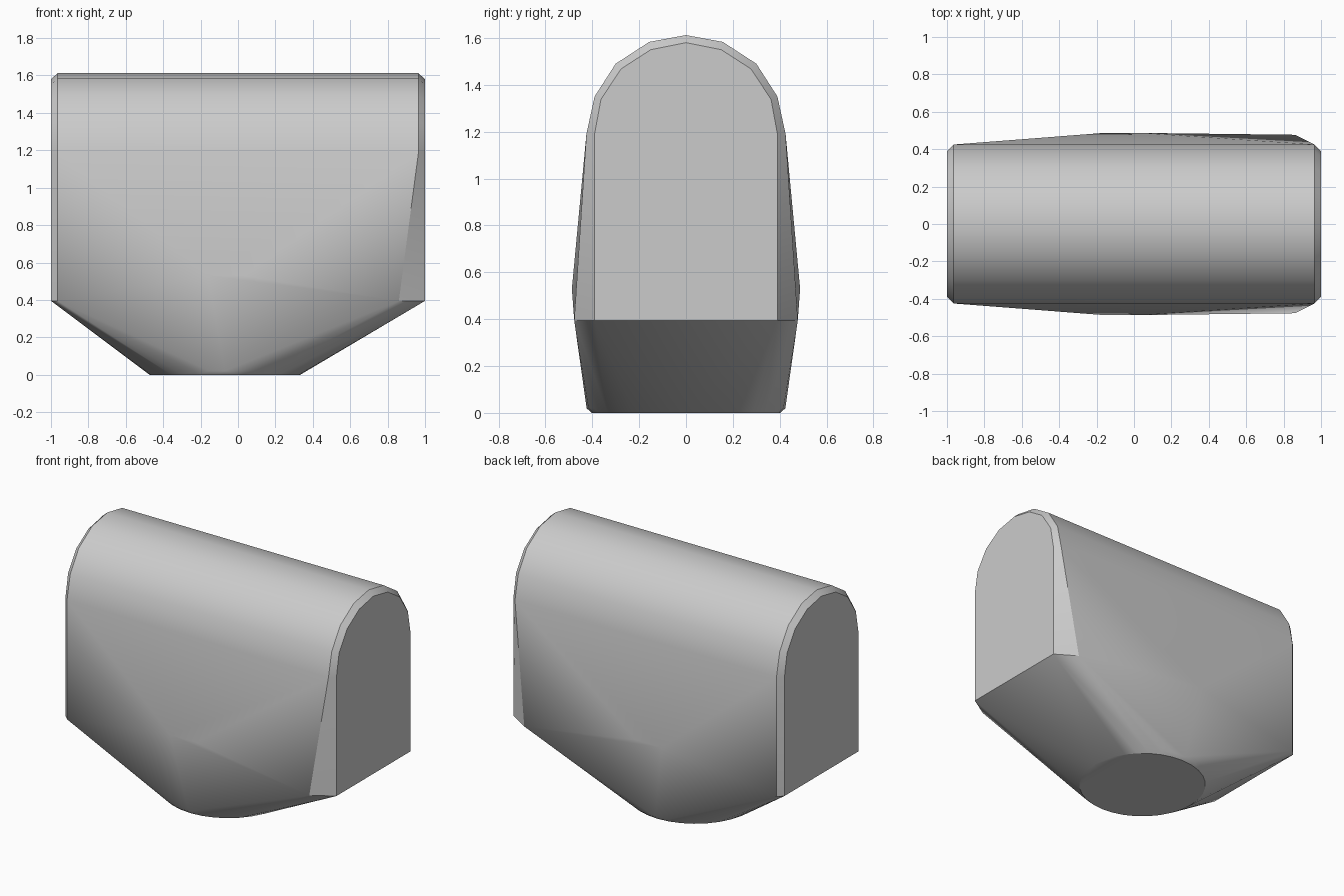
import bpy, bmesh, math

default = bpy.data.objects.get("Cube")
if default:
    bpy.data.objects.remove(default, do_unlink=True)

# Plain grey material
grey = bpy.data.materials.new("light_grey")
grey.use_nodes = True
colour = (0.6, 0.6, 0.6, 1.0)
grey.diffuse_color = colour
grey.node_tree.nodes["Principled BSDF"].inputs["Base Color"].default_value = colour

bm = bmesh.new()


def mirrored(x, y, z):
    """Add a point on the front and back sides."""
    for side in ((-1, 1) if y else (1,)):
        bm.verts.new((x, side * y, z))


def ring(centre_x, radius, z, sides=32):
    for i in range(sides):
        a = 2 * math.pi * i / sides
        bm.verts.new((centre_x + radius * math.cos(a), radius * math.sin(a), z))


# Arched body with chamfered ends
outer_arch = [(0, 1.612), (0.157, 1.583), (0.3, 1.49), (0.39, 1.35), (0.425, 1.19)]
cap_arch = [(0, 1.58), (0.15, 1.55), (0.277, 1.468), (0.363, 1.338), (0.39, 1.19), (0.39, 0.395)]
for end in (-1, 1):
    for y, z in outer_arch:
        mirrored(end * 0.965, y, z)
    for y, z in cap_arch:
        mirrored(end, y, z)

# Lower corners of the side walls
mirrored(-0.965, 0.425, 0.395)
mirrored(0.86, 0.477, 0.395)

# Bulge of the side walls above the foot
for x in (-0.16, -0.07, 0.03):
    mirrored(x, 0.487, 0.53)

# Round foot with a small rounded rim
ring(-0.07, 0.403, 0)
ring(-0.07, 0.424, 0.02)

# Wrap all the sections in one convex skin
hull = bmesh.ops.convex_hull(bm, input=bm.verts[:])
unused = [v for v in bm.verts if not v.link_faces]
bmesh.ops.delete(bm, geom=unused, context="VERTS")
bmesh.ops.dissolve_limit(bm, angle_limit=math.radians(0.5),
                         verts=bm.verts[:], edges=bm.edges[:])
bmesh.ops.recalc_face_normals(bm, faces=bm.faces[:])

mesh = bpy.data.meshes.new("arched_body")
bm.to_mesh(mesh)
bm.free()
mesh.materials.append(grey)
body = bpy.data.objects.new("arched_body", mesh)
bpy.context.collection.objects.link(body)

# Smooth shading with sharp end edges
bpy.ops.object.select_all(action="DESELECT")
body.select_set(True)
bpy.context.view_layer.objects.active = body
bpy.ops.object.shade_smooth_by_angle(angle=math.radians(30))
